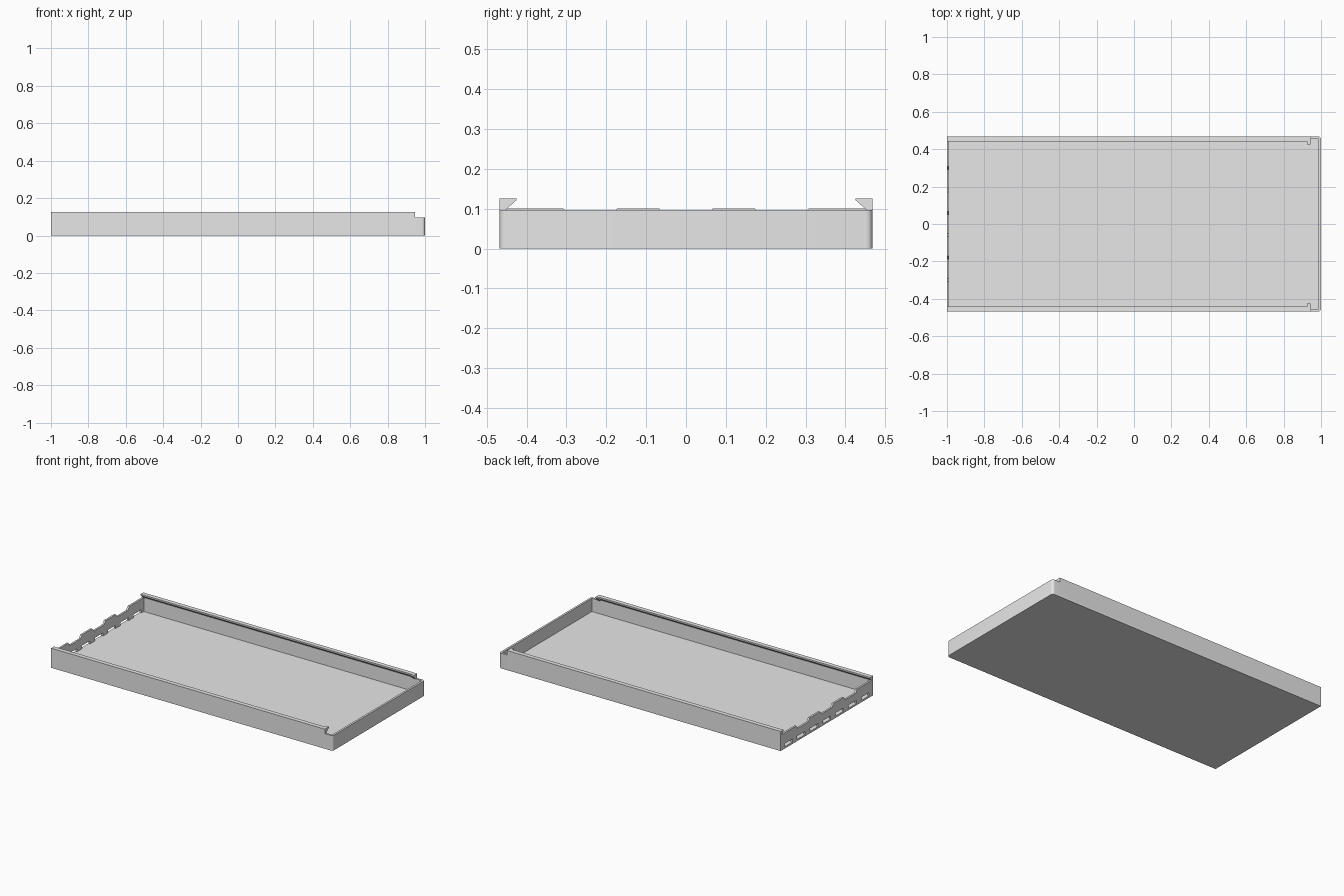
import bpy, bmesh, math
from mathutils import Vector

cube = bpy.data.objects.get("Cube")
if cube:
    bpy.data.objects.remove(cube, do_unlink=True)

# Overall sizes
HX, HY = 1.0, 0.468
FLOOR, LOW, HIGH = 0.012, 0.097, 0.126
T = 0.013              # wall thickness
NOTCH = 0.945          # where the tall side walls stop
R = 0.016              # corner radius

grey = bpy.data.materials.new("plain grey")
grey.use_nodes = True
grey.diffuse_color = (0.8, 0.8, 0.8, 1)
grey.node_tree.nodes["Principled BSDF"].inputs["Base Color"].default_value = (0.8, 0.8, 0.8, 1)


def prism(name, points, axis, start, end):
    """Extrude a 2D outline along x (outline is y, z) or z (outline is x, y)."""
    bm = bmesh.new()
    place = (lambda p, d: (d, p[0], p[1])) if axis == "x" else (lambda p, d: (p[0], p[1], d))
    face = bm.faces.new([bm.verts.new(place(p, start)) for p in points])
    ext = bmesh.ops.extrude_face_region(bm, geom=[face])
    shift = Vector(place((0, 0), end - start))
    bmesh.ops.translate(bm, vec=shift, verts=[v for v in ext["geom"] if isinstance(v, bmesh.types.BMVert)])
    bmesh.ops.recalc_face_normals(bm, faces=bm.faces)
    mesh = bpy.data.meshes.new(name)
    bm.to_mesh(mesh)
    bm.free()
    mesh.materials.append(grey)
    obj = bpy.data.objects.new(name, mesh)
    bpy.context.collection.objects.link(obj)
    bpy.ops.object.select_all(action="DESELECT")
    obj.select_set(True)
    bpy.context.view_layer.objects.active = obj
    bpy.ops.object.shade_smooth_by_angle(angle=math.radians(30))
    return obj


def rounded_corner(side):
    """Arc of the corner at +x, running from the end wall to the side wall."""
    arc = [i * math.pi / 12 for i in range(7)]
    return [(HX - R + R * math.cos(a), side * (HY - R + R * math.sin(a))) for a in arc]


# Floor, rounded at the open-notch end
outer = rounded_corner(1)[::-1] + rounded_corner(-1)
prism("floor", [(-HX, HY)] + outer + [(-HX, -HY)], "z", 0, FLOOR)

# Low end wall, wrapping round both corners
inner = [(NOTCH, T - HY), (HX - T, T - HY), (HX - T, HY - T), (NOTCH, HY - T)]
prism("low_end_wall", [(NOTCH, HY)] + outer + [(NOTCH, -HY)] + inner, "z", FLOOR, LOW)

# Tall side walls with an undercut lip, and a deeper catch at the notch end
for side, label in ((-1, "front"), (1, "back")):
    def lip(depth, lower):
        slope = lower + depth - (HY - T)
        return [(side * y, z) for y, z in
                ((HY - T, lower), (HY - T, HIGH), (depth, HIGH), (depth, lower + HY - T - depth))]

    wall = [(HY, FLOOR), (HY, HIGH), (0.44, HIGH), (0.44, 0.117), (HY - T, 0.102), (HY - T, FLOOR)]
    prism(label + "_side_wall", [(side * y, z) for y, z in wall], "x", -HX, NOTCH)
    catch = [(HY - T, 0.095), (HY - T, 0.125), (0.425, 0.1255), (0.425, 0.122)]
    prism(label + "_catch", [(side * y, z) for y, z in catch], "x", NOTCH - 0.02, NOTCH - 0.0005)

# Wavy end wall: three dips along the top, seven slots along the floor
edge, crest, dip, ramp = HY - T, 0.101, 0.08, 0.008
outline = [(-edge, FLOOR), (-edge, crest)]
for c in (-0.24, 0, 0.24):
    outline += [(c - 0.06 - ramp, crest), (c - 0.06 + ramp, dip),
                (c + 0.06 - ramp, dip), (c + 0.06 + ramp, crest)]
outline += [(edge, crest), (edge, FLOOR)]
for i in range(7):
    c = 0.13 * (3 - i)
    outline += [(c + 0.04, FLOOR), (c + 0.04, 0.032), (c - 0.04, 0.032), (c - 0.04, FLOOR)]
prism("wavy_end_wall", outline, "x", -HX, -HX + 0.012)
